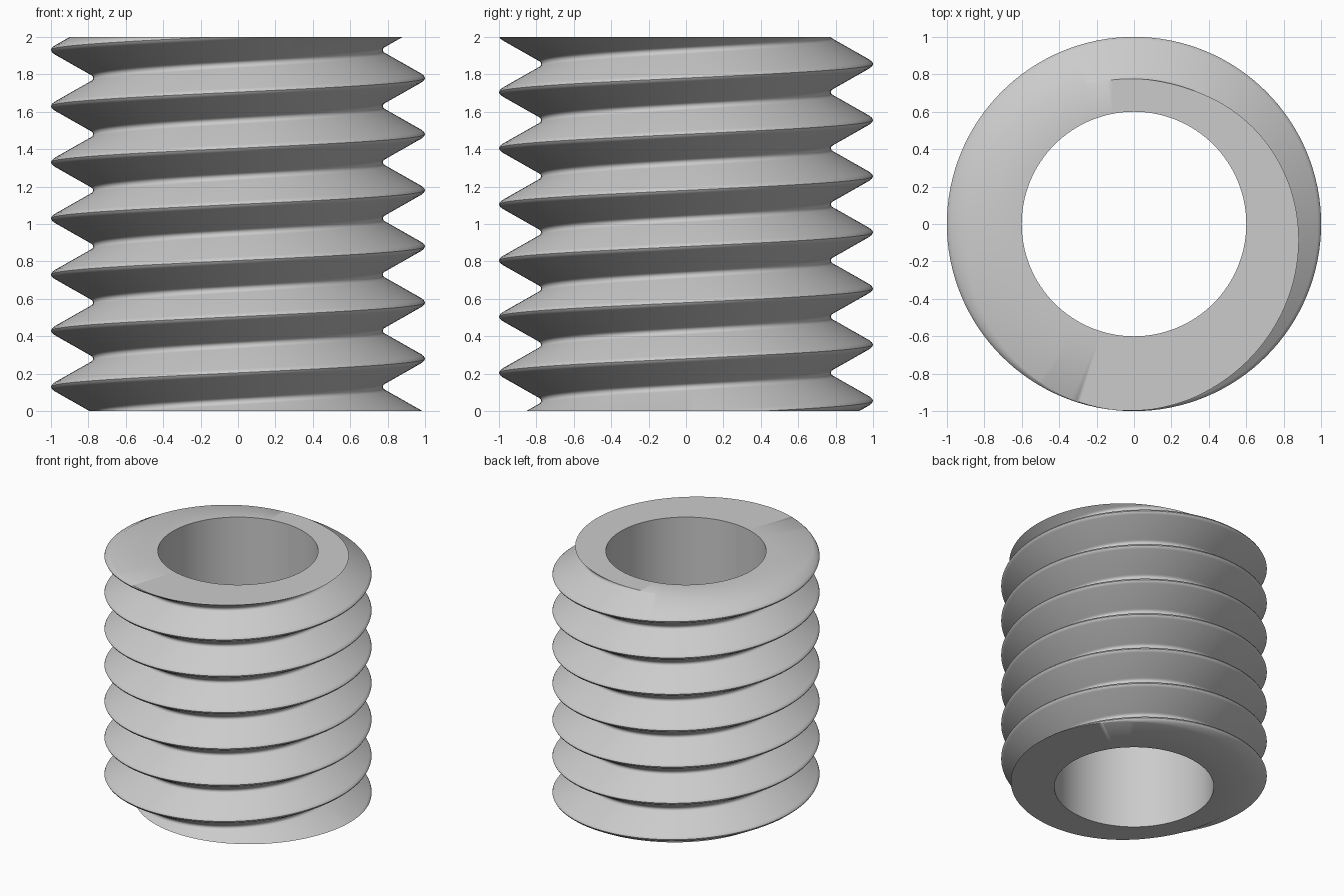
import bpy, bmesh
from math import pi, cos, sin, radians

if "Cube" in bpy.data.objects:
    bpy.data.objects.remove(bpy.data.objects["Cube"])

HEIGHT, BORE, PITCH, PHASE, SEGMENTS = 2.0, 0.6, 0.3, 0.28, 128

# Upper half of the thread section: radius, height above the crest
half = [(1.0, 0), (0.995, 0.01), (0.983, 0.02), (0.79, 0.129),
        (0.78, 0.136), (0.775, 0.144)]
section = [(r, -z) for r, z in reversed(half[1:])] + half
section.append((section[0][0], section[0][1] + PITCH))

material = bpy.data.materials.new("light grey")
material.use_nodes = True
grey = (0.6, 0.6, 0.6, 1)
material.diffuse_color = grey
material.node_tree.nodes["Principled BSDF"].inputs["Base Color"].default_value = grey

# Sweep the section along the helix, beyond both ends
bm = bmesh.new()
turns = int(HEIGHT / PITCH) + 4
previous = None
for i in range(turns * SEGMENTS + 1):
    turn = i / SEGMENTS
    a = 2 * pi * (i % SEGMENTS) / SEGMENTS
    rise = PHASE + PITCH * (turn - 3)
    row = [bm.verts.new((r * cos(a), r * sin(a), z + rise)) for r, z in section]
    if previous:
        for j in range(len(row) - 1):
            bm.faces.new((previous[j], row[j], row[j + 1], previous[j + 1]))
    previous = row
bmesh.ops.remove_doubles(bm, verts=bm.verts, dist=0.0005)

# Trim both ends flat
for z, normal in ((0, (0, 0, -1)), (HEIGHT, (0, 0, 1))):
    bmesh.ops.bisect_plane(bm, geom=bm.verts[:] + bm.edges[:] + bm.faces[:],
                           dist=0.00001, plane_co=(0, 0, z), plane_no=normal,
                           clear_outer=True)
bmesh.ops.remove_doubles(bm, verts=bm.verts, dist=0.0003)
rims = [[e for e in bm.edges if e.is_boundary
         and all(abs(v.co.z - z) < 0.001 for v in e.verts)] for z in (0, HEIGHT)]

# Bore wall
rings = [[bm.verts.new((BORE * cos(2 * pi * i / SEGMENTS),
                        BORE * sin(2 * pi * i / SEGMENTS), z))
          for i in range(SEGMENTS)] for z in (0, HEIGHT)]
low, high = rings
for i in range(SEGMENTS):
    k = (i + 1) % SEGMENTS
    bm.faces.new((low[k], low[i], high[i], high[k]))

# Flat end faces between bore and thread
for ring, rim, up in zip(rings, rims, (-1, 1)):
    bore_edges = [bm.edges.get((ring[i - 1], ring[i])) for i in range(SEGMENTS)]
    bmesh.ops.triangle_fill(bm, edges=rim + bore_edges, use_beauty=True,
                            normal=(0, 0, up))
bmesh.ops.recalc_face_normals(bm, faces=bm.faces)

mesh = bpy.data.meshes.new("threaded_sleeve")
bm.to_mesh(mesh)
bm.free()
mesh.materials.append(material)
sleeve = bpy.data.objects.new("threaded_sleeve", mesh)
bpy.context.collection.objects.link(sleeve)
bpy.context.view_layer.objects.active = sleeve
sleeve.select_set(True)
bpy.ops.object.shade_smooth_by_angle(angle=radians(40))
